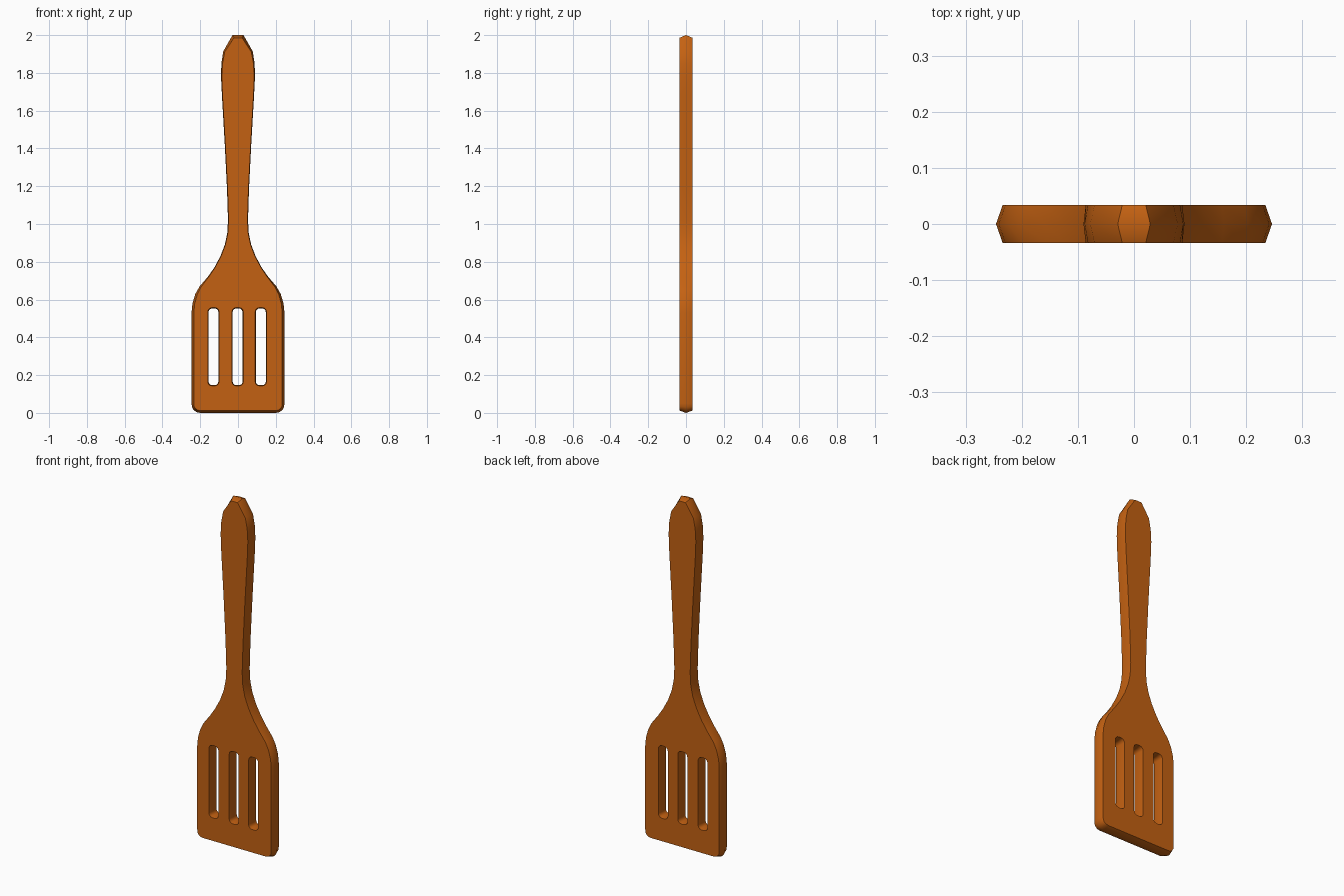
import bpy, bmesh, math

if "Cube" in bpy.data.objects:
    bpy.data.objects.remove(bpy.data.objects["Cube"])

T = 0.034  # half thickness

# right half of the outline at mid thickness: x, z, inset at the flat faces
half = [(0.20, 0.0, .012), (0.219, 0.004, .012), (0.234, 0.014, .012), (0.243, 0.03, .012),
        (0.246, 0.05, .012), (0.246, 0.53, .012), (0.241, 0.58, .012), (0.226, 0.63, .011),
        (0.203, 0.67, .008), (0.16, 0.72, .004), (0.125, 0.77, .003), (0.093, 0.83, .003),
        (0.070, 0.89, .003), (0.057, 0.95, .003), (0.053, 1.02, .003), (0.058, 1.18, .003),
        (0.070, 1.42, .003), (0.085, 1.68, .003), (0.090, 1.78, .004), (0.088, 1.85, .006),
        (0.078, 1.914, .008), (0.029, 2.0, .014)]
outline = half + [(-x, z, i) for x, z, i in reversed(half)]


def slot(cx, w=0.026, z0=0.147, z1=0.553, r=0.018):
    """Rounded rectangle hole, slightly wider at the flat faces."""
    pts = []
    for sx, zc, a0 in ((1, z0 + r, -90), (1, z1 - r, 0), (-1, z1 - r, 90), (-1, z0 + r, 180)):
        for k in range(4):
            a = math.radians(a0 + 30 * k)
            pts.append((cx + sx * (w - r) + r * math.cos(a), zc + r * math.sin(a), -0.004))
    return pts


def inset(loop):
    """Offset a counter-clockwise loop inward by each point's inset."""
    out = []
    n = len(loop)
    for k, (x, z, d) in enumerate(loop):
        px, pz, _ = loop[k - 1]
        qx, qz, _ = loop[(k + 1) % n]
        l1, l2 = math.hypot(x - px, z - pz), math.hypot(qx - x, qz - z)
        nx = -(z - pz) / l1 - (qz - z) / l2
        nz = (x - px) / l1 + (qx - x) / l2
        s = 2 * d / (nx * nx + nz * nz)
        out.append((x + nx * s, z + nz * s))
    return out


bm = bmesh.new()
caps = {-T: [], T: []}
for loop in [outline] + [slot(c) for c in (-0.13, -0.002, 0.121)]:
    flat = inset(loop)
    rings = [[bm.verts.new((x, -T, z)) for x, z in flat],
             [bm.verts.new((p[0], 0, p[1])) for p in loop],
             [bm.verts.new((x, T, z)) for x, z in flat]]
    n = len(loop)
    # edge walls
    for a, b in zip(rings, rings[1:]):
        for k in range(n):
            j = (k + 1) % n
            bm.faces.new((a[k], a[j], b[j], b[k]))
    for y, ring in ((-T, rings[0]), (T, rings[2])):
        caps[y] += [bm.edges.get((ring[k], ring[(k + 1) % n])) for k in range(n)]
# flat front and back with the slots left open
for y, edges in caps.items():
    bmesh.ops.triangle_fill(bm, use_beauty=True, use_dissolve=False, edges=edges, normal=(0, y / T, 0))
bmesh.ops.recalc_face_normals(bm, faces=bm.faces[:])

mesh = bpy.data.meshes.new("slotted_spatula")
bm.to_mesh(mesh)
bm.free()
obj = bpy.data.objects.new("slotted_spatula", mesh)
bpy.context.collection.objects.link(obj)

wood = bpy.data.materials.new("orange brown wood")
wood.diffuse_color = (0.55, 0.12, 0.006, 1)
wood.use_nodes = True
wood.node_tree.nodes["Principled BSDF"].inputs["Base Color"].default_value = wood.diffuse_color
mesh.materials.append(wood)

bpy.context.view_layer.objects.active = obj
obj.select_set(True)
bpy.ops.object.shade_smooth_by_angle(angle=math.radians(45))
